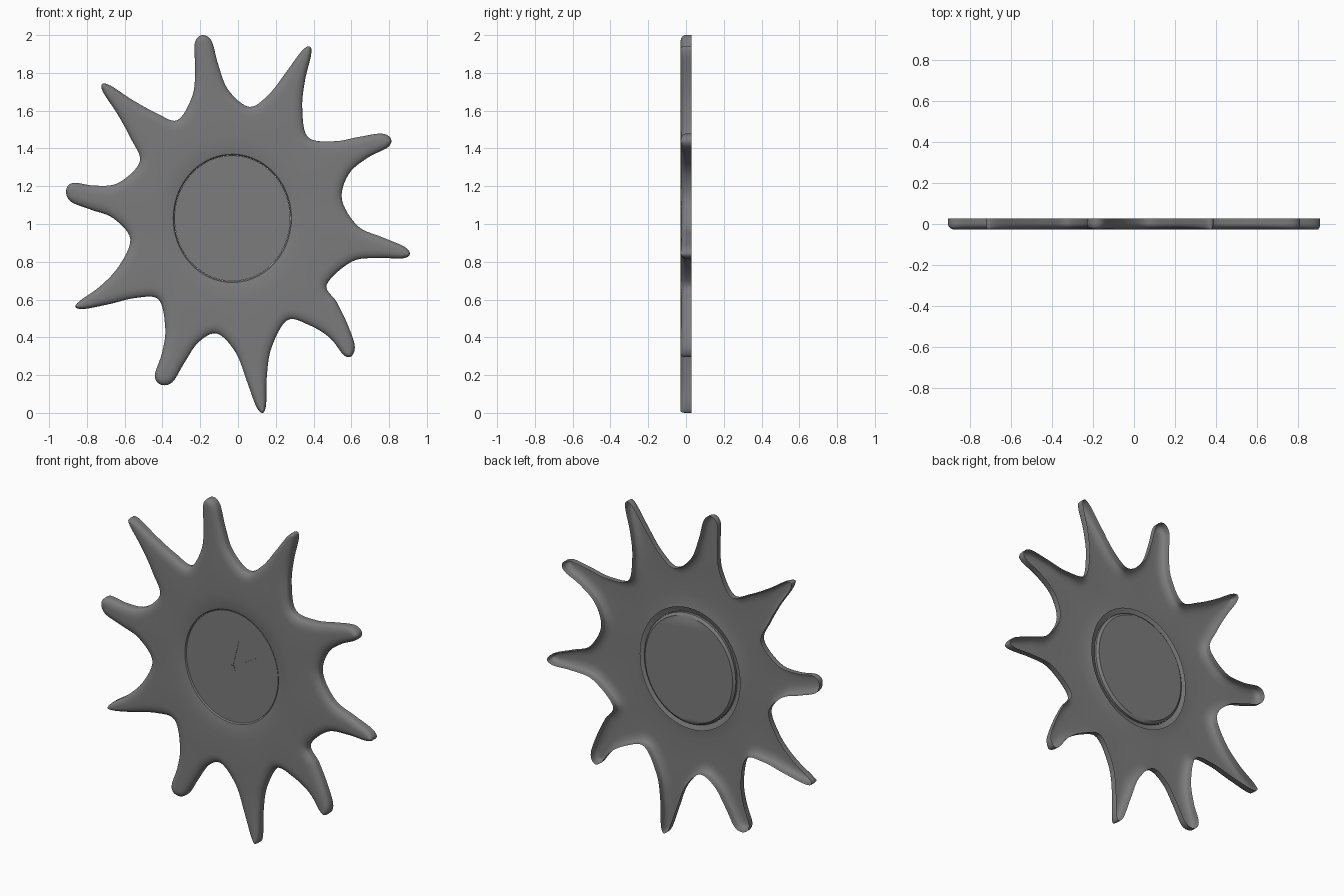
import bpy
import bmesh
import math
from mathutils import Vector

if "Cube" in bpy.data.objects:
    bpy.data.objects.remove(bpy.data.objects["Cube"], do_unlink=True)

grey = bpy.data.materials.new("dark_grey")
grey.use_nodes = True
colour = (0.2, 0.2, 0.2, 1)
grey.diffuse_color = colour
grey.node_tree.nodes["Principled BSDF"].inputs["Base Color"].default_value = colour

CENTRE = Vector((-0.03, 1.03))
PIVOT = Vector((-0.03, 1.02))
FRONT, BACK = -0.028, 0.028

# Rays clockwise from the top, in hundredths:
# valley before the ray (x, z), tip (x, z), sideways bend, half width near the tip
RAYS = [
    (-32, 155, -19, 200, 0, 4.5),
    (6, 162, 38, 194, 1, 2.7),
    (37, 146, 81, 145, 2, 4),
    (55, 113, 91, 84, 1, 3.2),
    (47, 68, 60, 30, 3.5, 3.9),
    (26, 49, 13, 0, -1, 2.7),
    (-11, 42, -41, 15, 1, 5),
    (-42, 60, -86, 56, 2, 2.5),
    (-57, 92, -91, 118, 2, 5),
    (-52, 133, -72, 174, 0, 2.7),
]


def ray_points(ray, following):
    """Outline of one ray: its valley, left flank, tip and right flank."""
    valley, tip = Vector(ray[:2]), Vector(ray[2:4])
    bend, end = ray[4:]
    base = (valley + Vector(following[:2])) / 2
    axis = tip - base
    left = Vector((-axis.y, axis.x)).normalized()
    flanks = [], []
    for u, half in ((0.27, 9.5), (0.6, 4.2 + 0.45 * end), (0.91, end)):
        middle = base + axis * u + left * bend * 4 * u * (1 - u)
        flanks[0].append(middle + left * half)
        flanks[1].append(middle - left * half)
    points = [valley, *flanks[0], tip, *reversed(flanks[1])]
    return [p / 100 for p in points]


def smooth_loop(points, steps):
    """Closed smooth curve through the points."""
    out, n = [], len(points)
    for i in range(n):
        a, b, c, d = (points[(i + k) % n] for k in (-1, 0, 1, 2))
        for s in range(steps):
            t = s / steps
            out.append(b + (c - a) * t / 2 + (a - b * 2.5 + c * 2 - d / 2) * t * t
                       + ((b - c) * 3 + d - a) * t ** 3 / 2)
    return out


def ellipse(centre, rx, rz, count):
    angles = [math.tau * i / count for i in range(count)]
    return [centre + Vector((rx * math.cos(a), rz * math.sin(a))) for a in angles]


def opening(scale):
    return ellipse(CENTRE, 0.307 * scale, 0.333 * scale, 72)


def add_loop(bm, points, y):
    return [bm.verts.new((p.x, y, p.y)) for p in points]


def loft(bm, layers):
    """Skin between matching outlines at given depths."""
    loops = [add_loop(bm, points, y) for points, y in layers]
    for a, b in zip(loops, loops[1:]):
        for i in range(len(a)):
            bm.faces.new((a[i - 1], a[i], b[i], b[i - 1]))
    return loops


def finish(bm, name):
    bmesh.ops.recalc_face_normals(bm, faces=bm.faces)
    mesh = bpy.data.meshes.new(name)
    bm.to_mesh(mesh)
    bm.free()
    mesh.materials.append(grey)
    ob = bpy.data.objects.new(name, mesh)
    bpy.context.collection.objects.link(ob)
    bpy.ops.object.select_all(action="DESELECT")
    ob.select_set(True)
    bpy.context.view_layer.objects.active = ob
    bpy.ops.object.shade_smooth_by_angle(angle=math.radians(40))


def solid(name, layers):
    bm = bmesh.new()
    loops = loft(bm, layers)
    bm.faces.new(loops[0])
    bm.faces.new(loops[-1])
    finish(bm, name)


# Outline of the sun
corners = []
for ray, following in zip(RAYS, RAYS[1:] + RAYS[:1]):
    corners += ray_points(ray, following)
outline = smooth_loop(corners, 6)
n = len(outline)

# Inward direction and radius of the largest circle that fits at each point
normals, room = [], []
for i, p in enumerate(outline):
    t = (outline[(i + 1) % n] - outline[i - 1]).normalized()
    inward = Vector((t.y, -t.x))
    fit = 0.07
    for q in outline:
        d = q - p
        lean = d.dot(inward)
        if lean > 1e-6:
            fit = min(fit, d.length_squared / (2 * lean))
    normals.append(inward)
    room.append(fit)
room = [(room[i - 1] + room[i] + room[(i + 1) % n]) / 3 for i in range(n)]

# Sun body: open-backed shell with rounded front edges
edge_layers = [(outline, BACK)]
for k in range(7):
    a = math.pi / 2 * k / 6
    inset = 0.8 * (1 - math.cos(a))
    points = [p + m * r * inset for p, m, r in zip(outline, normals, room)]
    edge_layers.append((points, FRONT * math.sin(a)))
bm = bmesh.new()
edge_loop = loft(bm, edge_layers)[-1]

# Rolled lip around the central opening
lip = [(1.3, FRONT), (1.12, -0.025), (1.02, -0.018), (1, -0.009), (1.1, 0.003)]
lip_loop = loft(bm, [(opening(s), y) for s, y in lip])[0]

# Flat front between the rounded edge and the lip
border = [bm.edges.get((loop[i - 1], loop[i]))
          for loop in (edge_loop, lip_loop) for i in range(len(loop))]
bmesh.ops.triangle_fill(bm, edges=border, use_beauty=True, normal=(0, -1, 0))
finish(bm, "sun_body")

# Clock face: thick disc, narrower at the back
solid("clock_face", [(opening(0.998), -0.012), (opening(0.998), 0.004), (opening(0.955), 0.016)])


# Hands with arrow tips, and the hub
def hand(name, tip):
    along = tip.normalized()
    side = Vector((-along.y, along.x))
    neck = along * (tip.length - 0.03)
    points = [side * 0.003, neck + side * 0.003, neck + side * 0.007, tip,
              neck - side * 0.007, neck - side * 0.003, side * -0.003]
    points = [PIVOT + p for p in points]
    solid(name, [(points, -0.014), (points, -0.011)])


hand("hour_hand", Vector((0.16, 0.1)))
hand("minute_hand", Vector((0.05, 0.21)))
hub = ellipse(PIVOT, 0.02, 0.02, 20)
solid("hub", [(hub, -0.016), (hub, -0.011)])
